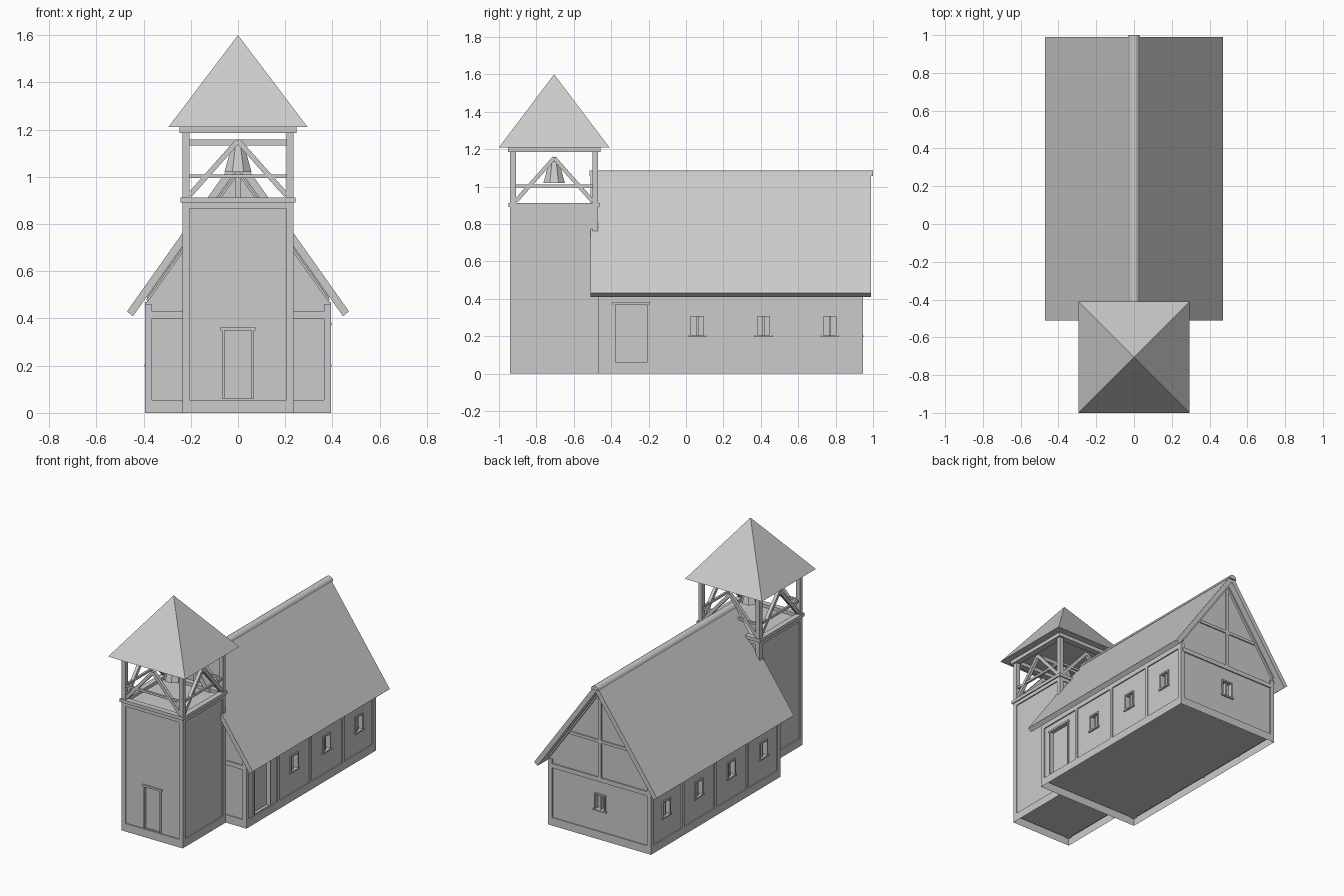
import bpy, bmesh
from math import radians, cos, sin, pi
from mathutils import Matrix, Vector

if "Cube" in bpy.data.objects:
    bpy.data.objects.remove(bpy.data.objects["Cube"])

TY = -0.705            # tower centre
I = Matrix.Identity(4)


def finish(name, bm):
    bmesh.ops.recalc_face_normals(bm, faces=bm.faces)
    me = bpy.data.meshes.new(name)
    bm.to_mesh(me)
    bm.free()
    ob = bpy.data.objects.new(name, me)
    bpy.context.collection.objects.link(ob)
    return ob


def boxes(name, specs, mat=I, open_bottom=False):
    """One object from boxes given as (x0, x1, y0, y1, z0, z1)."""
    bm = bmesh.new()
    for x0, x1, y0, y1, z0, z1 in specs:
        m = Matrix.Translation(((x0 + x1) / 2, (y0 + y1) / 2, (z0 + z1) / 2)) \
            @ Matrix.Diagonal((x1 - x0, y1 - y0, z1 - z0, 1))
        bmesh.ops.create_cube(bm, size=1, matrix=mat @ m)
    if open_bottom:
        low = [f for f in bm.faces if all(v.co.z < 1e-4 for v in f.verts)]
        bmesh.ops.delete(bm, geom=low, context='FACES')
    return finish(name, bm)


def beam(name, a, b, w, mat=I, depth=None):
    """Square timber between two points of a local wall frame."""
    a, b = Vector(a), Vector(b)
    d = b - a
    bm = bmesh.new()
    rot = d.to_track_quat('Z', 'Y').to_matrix().to_4x4()
    bmesh.ops.create_cube(bm, size=1, matrix=mat @ Matrix.Translation((a + b) / 2) @ rot
                          @ Matrix.Diagonal((w, depth or w, d.length, 1)))
    return finish(name, bm)


def extrude_y(name, profile, y0, y1):
    bm = bmesh.new()
    f = bm.faces.new([bm.verts.new((x, y0, z)) for x, z in profile])
    r = bmesh.ops.extrude_face_region(bm, geom=[f])
    vs = [v for v in r['geom'] if isinstance(v, bmesh.types.BMVert)]
    bmesh.ops.translate(bm, verts=vs, vec=(0, y1 - y0, 0))
    return finish(name, bm)


def wall(x, y, deg):
    """Wall frame: local x runs along the wall, local -y points outwards."""
    return Matrix.Translation((x, y, 0)) @ Matrix.Rotation(radians(deg), 4, 'Z')


def cut(body, spec, mat):
    c = boxes("cutter", [spec], mat)
    c.hide_render = True
    m = body.modifiers.new("recess", 'BOOLEAN')
    m.operation, m.object, m.solver = 'DIFFERENCE', c, 'EXACT'
    bpy.context.view_layer.objects.active = body
    bpy.ops.object.modifier_apply(modifier=m.name)
    bpy.data.objects.remove(c)


def window(body, mat, u):
    cut(body, (u - .038, u + .038, -.05, .03, .205, .31), mat)
    boxes("window_frame", [
        (u - .043, u - .033, -.008, .02, .2, .315),
        (u + .033, u + .043, -.008, .02, .2, .315),
        (u - .043, u + .043, -.008, .02, .305, .315),
        (u - .05, u + .05, -.011, .02, .195, .205),
        (u - .005, u + .005, .005, .03, .205, .305)], mat)


def door(body, mat, u, w, top, depth):
    cut(body, (u - w, u + w, -.05, depth, .06, top), mat)
    boxes("door_frame", [
        (u - w, u - w + .01, -.008, depth, .06, top),
        (u + w - .01, u + w, -.008, depth, .06, top),
        (u - w - .006, u + w + .006, -.01, depth, top - .01, top + .003)], mat)


# Nave and tower bodies
nave = extrude_y("nave_walls", [(-.386, .05), (.386, .05), (.386, .49), (0, 1.038), (-.386, .49)],
                 -.463, .938)
tower = boxes("tower_walls", [(-.227, .227, TY - .227, TY + .227, .05, .89)])

# Hollow base sills
boxes("nave_sill", [(-.394, .394, -.47, .945, 0, .055)], open_bottom=True)
boxes("tower_sill", [(-.235, .235, TY - .235, TY + .235, 0, .055)], open_bottom=True)

RIGHT, LEFT = wall(.386, .2375, 90), wall(-.386, .2375, -90)
BACK, FRONT = wall(0, .938, 180), wall(0, -.463, 0)
bays = [-.531, -.177, .177, .531]

# Nave side framing, windows and side door
for side in (RIGHT, LEFT):
    posts = [(u - .012, u + .012, -.008, .002, .05, .45) for u in (-.354, 0, .354)]
    boxes("side_posts", posts, side)
    boxes("side_wall_plate", [(-.7, .7, -.008, .002, .425, .47)], side)
for u in bays:
    window(nave, LEFT, u)
for u in bays[1:]:
    window(nave, RIGHT, u)
door(nave, RIGHT, bays[0], .094, .38, .02)
window(nave, BACK, 0)

# Nave corner posts and gable framing
boxes("nave_corner_posts", [(x - .015, x + .015, y - .015, y + .015, .05, .46)
                            for x in (-.379, .379) for y in (-.455, .93)])
for gable in (BACK, FRONT):
    boxes("gable_timbers", [(-.38, .38, -.008, .002, .40, .43),
                            (-.012, .012, -.008, .002, .43, 1.0),
                            (-.23, .23, -.008, .002, .67, .69)], gable)
    for s in (-1, 1):
        beam("gable_rafter", (s * .385, -.003, .475), (0, -.003, 1.02), .025, gable, .01)

# Nave roof and rounded ridge cap
half = [(.018, 1.068), (.47, .43), (.445, .409), (0, 1.038)]
extrude_y("nave_roof", half + [(-x, z) for x, z in half[2::-1]], -.51, .99)
extrude_y("ridge_cap", [(.029 * cos(a * pi / 8), 1.056 + .029 * sin(a * pi / 8))
                        for a in range(9)], -.515, 1.0)

# Tower framing, one set per side
for deg in (0, 90, 180, 270):
    side = Matrix.Translation((0, TY, 0)) @ Matrix.Rotation(radians(deg), 4, 'Z')
    boxes("tower_corner_post", [(.205, .235, -.235, -.205, .05, .89)], side)
    boxes("tower_top_rail", [(-.21, .21, -.235, -.225, .865, .89)], side)
    boxes("deck_plate", [(-.243, .243, -.243, -.205, .89, .912)], side)
    # Open belfry
    boxes("belfry_post", [(.205, .235, -.235, -.205, .91, 1.19)], side)
    boxes("belfry_rail", [(-.21, .21, -.226, -.212, .995, 1.01)], side)
    boxes("belfry_top_plate", [(-.248, .248, -.248, -.205, 1.185, 1.21)], side)
    for s in (-1, 1):
        beam("belfry_brace", (s * .205, -.219, .922), (0, -.219, 1.153), .022, side)
door(tower, wall(0, TY - .227, 0), 0, .068, .358, .008)

# Bell beam, bell and spire
boxes("bell_beam", [(-.22, .22, TY - .012, TY + .012, 1.132, 1.157)])


def cone(name, n, r0, r1, z0, z1, turn):
    bm = bmesh.new()
    m = Matrix.Translation((0, TY, (z0 + z1) / 2)) @ Matrix.Rotation(turn, 4, 'Z')
    bmesh.ops.create_cone(bm, cap_ends=True, segments=n, radius1=r0, radius2=r1,
                          depth=z1 - z0, matrix=m)
    bmesh.ops.remove_doubles(bm, verts=bm.verts, dist=1e-5)
    return finish(name, bm)


cone("bell", 8, .062, .028, 1.02, 1.135, pi / 8)
cone("tower_roof", 4, .295 * 2 ** .5, 0, 1.21, 1.6, pi / 4)
